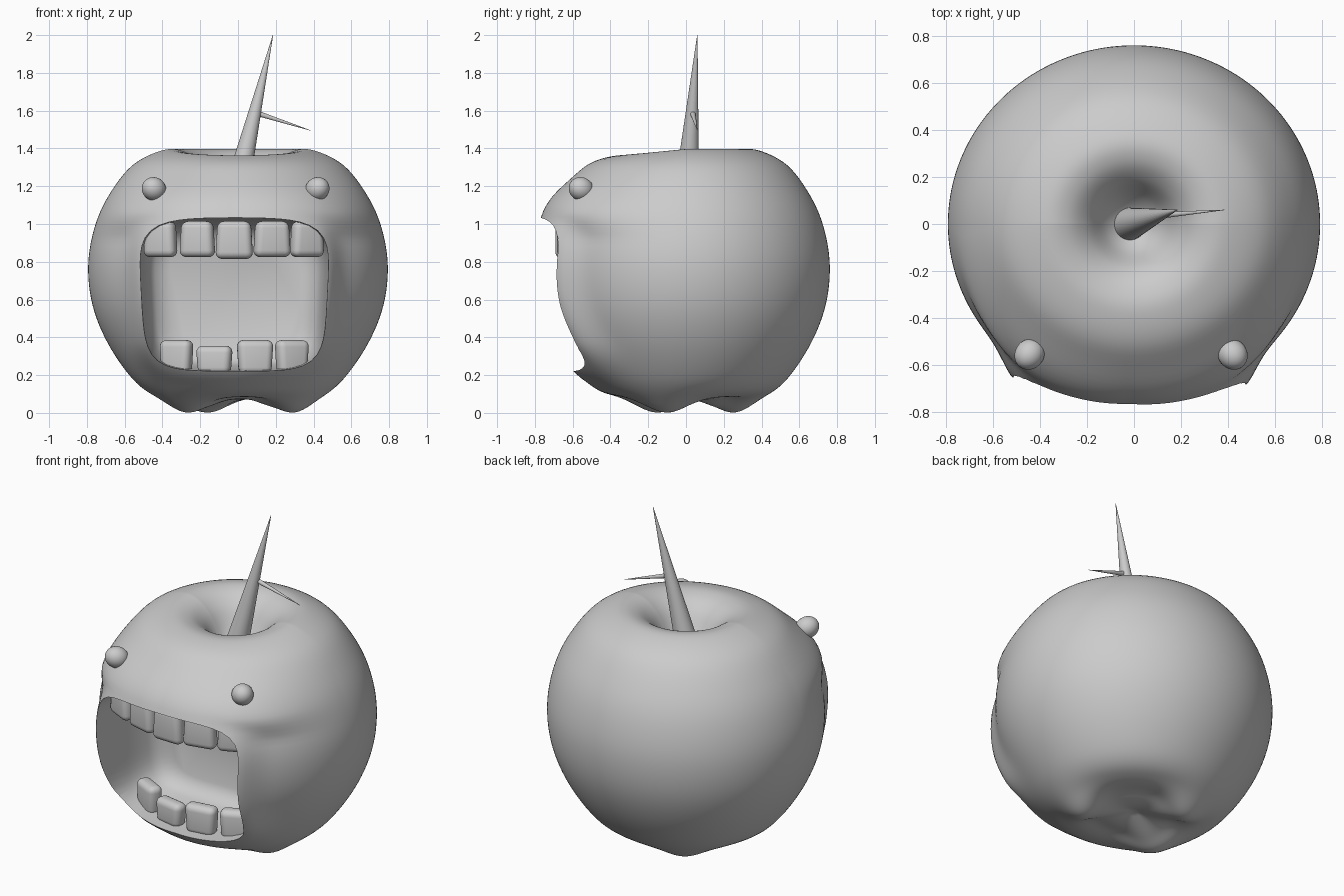
import bpy, bmesh, math
from mathutils import Vector

if "Cube" in bpy.data.objects:
    bpy.data.objects.remove(bpy.data.objects["Cube"])

MX, MZ, MW, MH, MN = -0.02, 0.615, 0.49, 0.395, 5   # mouth centre, half sizes, squareness


def add_mesh(name, bm, angle=None):
    bmesh.ops.recalc_face_normals(bm, faces=bm.faces)
    me = bpy.data.meshes.new(name)
    bm.to_mesh(me)
    bm.free()
    ob = bpy.data.objects.new(name, me)
    bpy.context.collection.objects.link(ob)
    bpy.ops.object.select_all(action='DESELECT')
    bpy.context.view_layer.objects.active = ob
    ob.select_set(True)
    if angle:
        bpy.ops.object.shade_smooth_by_angle(angle=math.radians(angle))
    return ob


def loft(bm, rings):
    loops = [[bm.verts.new(p) for p in ring] for ring in rings]
    n = len(loops[0])
    for a, b in zip(loops, loops[1:]):
        for i in range(n):
            bm.faces.new((a[i], a[(i + 1) % n], b[(i + 1) % n], b[i]))
    bm.faces.new(loops[0])
    bm.faces.new(loops[-1])


def smooth_path(pts, steps):
    out = []
    for i in range(len(pts) - 1):
        p0, p1, p2, p3 = (Vector(pts[min(max(i + k, 0), len(pts) - 1)]) for k in (-1, 0, 1, 2))
        for s in range(steps):
            t = s / steps
            out.append(0.5 * (2 * p1 + (p2 - p0) * t + (2 * p0 - 5 * p1 + 4 * p2 - p3) * t * t
                              + (3 * p1 - p0 - 3 * p2 + p3) * t ** 3))
    return out + [Vector(pts[-1])]


def mouth_distance(x, z):
    f = (abs((x - MX) / MW) ** MN + abs((z - MZ) / MH) ** MN) ** (1 / MN)
    return (f - 1) * 0.45


# Body: revolved apple profile with three bottom lobes, full brow and flared lips
profile = [(0.02, 1.14), (0.06, 1.145), (0.12, 1.2), (0.2, 1.32), (0.29, 1.385), (0.4, 1.39),
           (0.56, 1.31), (0.685, 1.15), (0.76, 0.98), (0.793, 0.78), (0.77, 0.57), (0.69, 0.37),
           (0.56, 0.18), (0.43, 0.065), (0.32, 0.003), (0.2, 0.03), (0.02, 0.09)]


def body_point(r, z, a):
    x, y = r * math.cos(a), r * math.sin(a) * 0.96
    if z < 0.45:
        gap = 1
        for lobe in (122, 211, 340):
            off = (math.degrees(a) - lobe + 180) % 360 - 180
            gap -= math.exp(-(off / 30) ** 2)
        z += 0.085 * max(gap, 0) * math.exp(-((r - 0.3) / 0.14) ** 2)
    if z > 1.1:
        z -= 0.035 * max(0, -math.sin(a)) * math.exp(-((r - 0.32) / 0.2) ** 2)
    if y < 0 and 0.05 < z < 1.38 and r > 0.4:
        d = max(0, mouth_distance(x, z))
        top = min(1, max(0, (z - 0.93) / 0.12))
        push = 0.055 + 0.025 * min(1, abs(x - MX) / 0.45)
        if z < 0.35:
            push -= 0.03 * min(1, (0.35 - z) / 0.12)
        y -= push * (top * math.exp(-(d / 0.24) ** 4) + (1 - top) * math.exp(-(d / 0.06) ** 2))
    return (x, y, z)


bm = bmesh.new()
loft(bm, [[body_point(p.x, p.y, 2 * math.pi * i / 200) for i in range(200)]
          for p in smooth_path(profile, 6)])
body = add_mesh("apple_body", bm)


# Mouth cavity: tapered rounded-square cutter
def mouth_ring(y, s):
    ring = []
    for i in range(72):
        a = 2 * math.pi * i / 72
        c, q = math.cos(a), math.sin(a)
        k = s / (abs(c) ** MN + abs(q) ** MN) ** (1 / MN)
        x, z = c * k, q * k
        ring.append((MX * s + MW * x * (1 + 0.04 * z), y, MZ + MH * z + 0.02 * (1 - x * x) * max(z, 0)))
    return ring


bm = bmesh.new()
loft(bm, [mouth_ring(-1.0, 1.02), mouth_ring(-0.62, 1.0), mouth_ring(-0.4, 0.97),
          mouth_ring(-0.22, 0.92), mouth_ring(-0.16, 0.85), mouth_ring(-0.13, 0.7)])
cutter = add_mesh("mouth_cutter", bm)
cutter.hide_render = True
mod = body.modifiers.new("mouth", 'BOOLEAN')
mod.operation = 'DIFFERENCE'
mod.solver = 'EXACT'
mod.object = cutter
bpy.ops.object.select_all(action='DESELECT')
bpy.context.view_layer.objects.active = body
body.select_set(True)
bpy.ops.object.modifier_apply(modifier=mod.name)
bpy.data.objects.remove(cutter)
bpy.ops.object.shade_smooth_by_angle(angle=math.radians(40))


# Teeth: rounded blocks following the jaw arc, narrower at the gum
def tooth(name, x, w, z0, z1, y0, bend, gum):
    bm = bmesh.new()
    bmesh.ops.create_cube(bm, size=1)
    for v in bm.verts:
        v.co.x *= w * (0.88 if v.co.z * gum > 0 else 1.0)
        v.co.y *= 0.09
        v.co.z *= z1 - z0
    bmesh.ops.bevel(bm, geom=bm.edges[:], offset=0.036, segments=5, profile=0.5, affect='EDGES')
    ob = add_mesh(name, bm, 60)
    ob.location = (x, y0 + bend * x * x, (z0 + z1) / 2)
    ob.rotation_euler.z = math.atan(2 * bend * x)


for i, (x, w, z0) in enumerate([(-0.41, 0.185, 0.825), (-0.215, 0.19, 0.825), (-0.02, 0.2, 0.815),
                                (0.18, 0.2, 0.825), (0.365, 0.185, 0.825)]):
    tooth(f"upper_tooth_{i + 1}", x, w, z0, 1.015, -0.645, 0.6, 1)
for i, (x, w, z1) in enumerate([(-0.325, 0.185, 0.385), (-0.125, 0.195, 0.355),
                                (0.09, 0.195, 0.385), (0.285, 0.185, 0.385)]):
    tooth(f"lower_tooth_{i + 1}", x, w, 0.205, z1, -0.49, 0.8, -1)

# Eyes: slightly elongated balls pointing outward
for side, x in (("left", -0.445), ("right", 0.42)):
    bm = bmesh.new()
    bmesh.ops.create_uvsphere(bm, u_segments=32, v_segments=16, radius=0.062)
    eye = add_mesh(side + "_eye", bm, 60)
    eye.scale = (1, 1, 1.12)
    eye.location = (x, -0.555, 1.185)
    eye.rotation_euler = Vector((x, -0.55, 0.3)).to_track_quat('Z', 'Y').to_euler()


# Stem and twig: thin cones
def spike(name, base, tip, radius):
    base, tip = Vector(base), Vector(tip)
    bm = bmesh.new()
    bmesh.ops.create_cone(bm, cap_ends=True, segments=32, radius1=radius, radius2=0.001,
                          depth=(tip - base).length)
    ob = add_mesh(name, bm, 40)
    ob.location = (base + tip) / 2
    ob.rotation_euler = (tip - base).to_track_quat('Z', 'Y').to_euler()


spike("stem", (-0.02, 0, 1.13), (0.185, 0.06, 2.0), 0.07)
spike("twig", (0.09, 0.035, 1.59), (0.385, 0.06, 1.495), 0.015)
